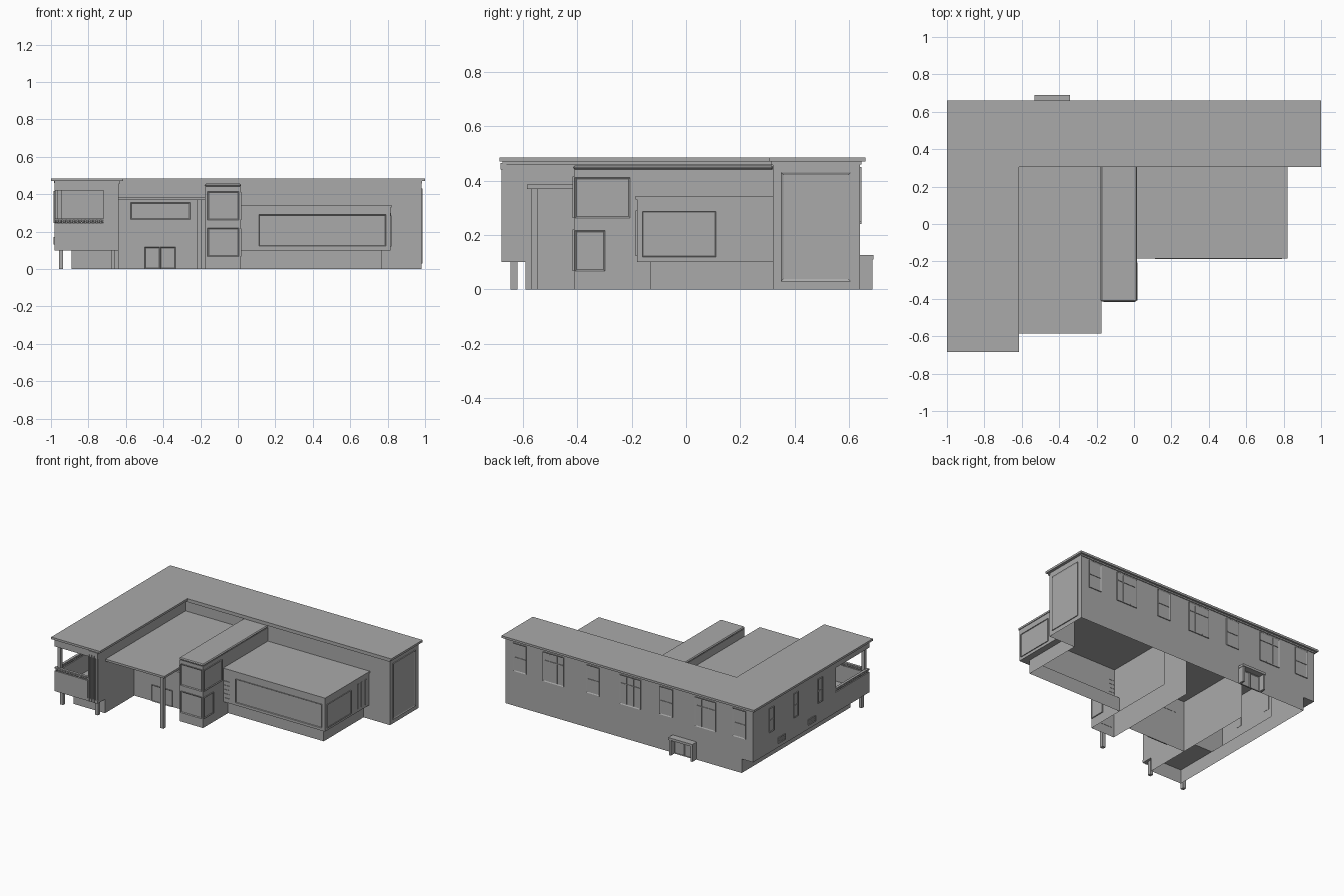
import bpy, bmesh
from mathutils import Vector

if "Cube" in bpy.data.objects:
    bpy.data.objects.remove(bpy.data.objects["Cube"])

grey = bpy.data.materials.new("plain_grey")
grey.diffuse_color = (0.4, 0.4, 0.4, 1)
grey.use_nodes = True
grey.node_tree.nodes["Principled BSDF"].inputs["Base Color"].default_value = grey.diffuse_color
DIRS = {"e": (1, 0, 0), "w": (-1, 0, 0), "n": (0, 1, 0),
        "s": (0, -1, 0), "t": (0, 0, 1), "b": (0, 0, -1)}


def finish(name, bm):
    mesh = bpy.data.meshes.new(name)
    bm.to_mesh(mesh)
    bm.free()
    mesh.materials.append(grey)
    obj = bpy.data.objects.new(name, mesh)
    bpy.context.collection.objects.link(obj)
    return obj


def add_box(bm, x0, x1, y0, y1, z0, z1):
    verts = bmesh.ops.create_cube(bm, size=1)["verts"]
    for v in verts:
        v.co = (x0 if v.co.x < 0 else x1, y0 if v.co.y < 0 else y1, z0 if v.co.z < 0 else z1)
    return list({f for v in verts for f in v.link_faces})


def box(name, x0, x1, y0, y1, z0, z1, skip=""):
    """Box with the faces named in skip left open."""
    bm = bmesh.new()
    add_box(bm, x0, x1, y0, y1, z0, z1)
    bm.normal_update()
    drop = [f for f in bm.faces if any(f.normal.dot(Vector(DIRS[k])) > 0.9 for k in skip)]
    bmesh.ops.delete(bm, geom=drop, context="FACES")
    return finish(name, bm)


def wall_plate(name, side, pos, u0, u1, z0, z1, frame=0.008, bars_v=(), bars_h=()):
    """Framed plate on a wall; bars are given as fractions of the opening."""
    d = Vector(DIRS[side])
    sign = d.x + d.y
    near, far = sorted((pos - 0.002 * sign, pos + 0.006 * sign))

    def span(a, b, c, e):
        return (near, far, a, b, c, e) if d.x else (a, b, near, far, c, e)

    bm = bmesh.new()
    faces = add_box(bm, *span(u0, u1, z0, z1))
    bm.normal_update()
    out = [f for f in faces if f.normal.dot(d) > 0.9]
    bmesh.ops.inset_region(bm, faces=out, thickness=frame)
    for v in out[0].verts:
        v.co -= d * 0.004
    for t in bars_v:
        u = u0 + (u1 - u0) * t
        add_box(bm, *span(u - 0.002, u + 0.002, z0 + frame, z1 - frame))
    for t in bars_h:
        z = z0 + (z1 - z0) * t
        add_box(bm, *span(u0 + frame, u1 - frame, z - 0.002, z + 0.002))
    return finish(name, bm)


# L-shaped roof with a fascia
bm = bmesh.new()
outline = [(-1, -.685), (-.615, -.685), (-.615, .305), (1, .305), (1, .66), (-1, .66)]
base = bm.faces.new([bm.verts.new((x, y, .47)) for x, y in outline])
ext = bmesh.ops.extrude_face_region(bm, geom=[base])["geom"]
bmesh.ops.translate(bm, vec=(0, 0, .015), verts=[g for g in ext if isinstance(g, bmesh.types.BMVert)])
bmesh.ops.recalc_face_normals(bm, faces=bm.faces)
finish("main_roof", bm)

# Rear wing walls (open below, shared inside space)
box("rear_wing", -.89, .98, .32, .64, 0, .47, "bts")
box("rear_wing_front_upper", -.64, .98, .32, .33, .34, .47, "btnew")
box("rear_wing_front_lower", .77, .98, .32, .33, 0, .34, "btnew")
box("rear_wing_front_trim", -.635, .985, .312, .322, .457, .47)
box("rear_wing_back_trim", -.985, .985, .638, .646, .46, .47)

# West wing: overhanging upper wall on a recessed base
box("west_overhang", -.98, -.89, -.28, .64, .1, .47, "et")
box("west_base", -.89, -.64, -.59, .32, 0, .1, "btn")
box("west_wing_inner_wall", -.65, -.64, -.28, .32, .1, .47, "btnsw")
box("west_wing_trim", -.642, -.632, -.675, .32, .457, .47)

# Balcony
box("balcony_floor", -.98, -.64, -.675, -.28, .1, .12)
box("balcony_back_wall", -.98, -.72, -.29, -.28, .12, .47)
box("balcony_parapet_front", -.98, -.72, -.675, -.655, .1, .245)
box("balcony_parapet_west", -.98, -.96, -.675, -.28, .1, .245)
box("balcony_header_front", -.98, -.64, -.675, -.655, .42, .47)
box("balcony_header_west", -.98, -.96, -.675, -.28, .42, .47)
box("balcony_side_pier", -.72, -.64, -.67, -.28, .1, .47)
for i in range(4):
    x = -.715 + i * .02
    box("pier_rib", x, x + .011, -.678, -.669, .1, .44)
box("pier_cap", -.71, -.637, -.682, -.66, .44, .465)
box("balcony_corner_post", -.965, -.94, -.665, -.64, .24, .42)
box("balcony_wall_post", -.978, -.96, -.30, -.28, .24, .42)
box("balcony_rail_front", -.982, -.72, -.674, -.656, .262, .27)
box("balcony_rail_west", -.979, -.961, -.675, -.28, .262, .27)
bm = bmesh.new()
beads = [(-.97 + i * .0205, -.665) for i in range(13)] + [(-.97, -.64 + i * .0205) for i in range(18)]
for x, y in beads:
    new = bmesh.ops.create_uvsphere(bm, u_segments=8, v_segments=6, radius=.01)["verts"]
    bmesh.ops.translate(bm, verts=new, vec=(x, y, .254))
finish("balcony_balusters", bm)
for x in (-.957, -.68):
    box("balcony_leg", x, x + .022, -.645, -.62, 0, .1)

# Lobby with entrance canopy and post
box("lobby_front", -.64, -.175, -.26, -.25, 0, .37, "btnew")
box("lobby_canopy", -.64, -.175, -.585, .32, .37, .385)
box("canopy_post", -.217, -.193, -.57, -.545, 0, .37)
wall_plate("lobby_window", "s", -.26, -.575, -.255, .265, .355)
for x in (-.5, -.416):
    wall_plate("entrance_door", "s", -.26, x, x + .081, 0, .117, .006)

# Stair tower
box("tower", -.175, .013, -.412, .32, 0, .44, "bn")
cap = box("tower_cap", -.178, .016, -.415, .32, .44, .456)
bevel = cap.modifiers.new("chamfer", "BEVEL")
bevel.width, bevel.segments = .006, 1
wall_plate("tower_front_window", "s", -.412, -.162, .005, .262, .415)
wall_plate("tower_front_window", "s", -.412, -.162, .005, .067, .22)
wall_plate("tower_side_window", "e", .013, -.408, -.205, .262, .412)
wall_plate("tower_side_window", "e", .013, -.408, -.298, .067, .217)

# Hall: overhanging box on a recessed base
box("hall", .013, .815, -.18, .32, .1, .332, "nwb")
box("hall_base", .013, .77, -.13, .32, 0, .1, "btnw")
box("hall_soffit_front", .013, .815, -.18, -.13, .1, .11, "tnsew")
box("hall_soffit_side", .77, .815, -.13, .32, .1, .11, "tnsew")
box("hall_roof", .013, .82, -.185, .32, .33, .343)
wall_plate("hall_front_window", "s", -.18, .112, .79, .122, .29, .004)
wall_plate("hall_side_window", "e", .815, -.16, .11, .12, .287, .004)
for i in range(5):
    z = .125 + i * .03
    box("hall_front_louvre", .016, .06, -.184, -.178, z, z + .008)
for i in range(3):
    y = .19 + i * .04
    box("hall_side_fin", .813, .819, y, y + .012, .12, .3)

# East end panel
wall_plate("east_end_panel", "e", .98, .35, .605, .03, .43, .012)

# Back windows: narrow and wide ones alternate
for i, x in enumerate((.866, .6, .287, -.007, -.292, -.603, -.872)):
    if i % 2:
        wall_plate("back_wide_window", "n", .64, x - .083, x + .083, .24, .45, .009, (.33, .67), (.72,))
    else:
        wall_plate("back_narrow_window", "n", .64, x - .052, x + .052, .25, .45, .009, (), (.5,))

# Back door porch
for x in (-.53, -.36):
    box("porch_side", x, x + .015, .64, .685, 0, .115)
box("porch_roof", -.533, -.342, .64, .69, .11, .127)
for x in (-.515, -.437):
    wall_plate("back_door", "n", .64, x, x + .077, 0, .11, .006)

# West windows and vents
for y in (.435, .16, -.115):
    wall_plate("west_window", "w", -.98, y - .026, y + .026, .245, .417, .007, (), (.5,))
for y in (.32, -.02):
    wall_plate("west_vent", "w", -.98, y - .04, y + .04, .13, .17, .004, (), (.33, .67))
